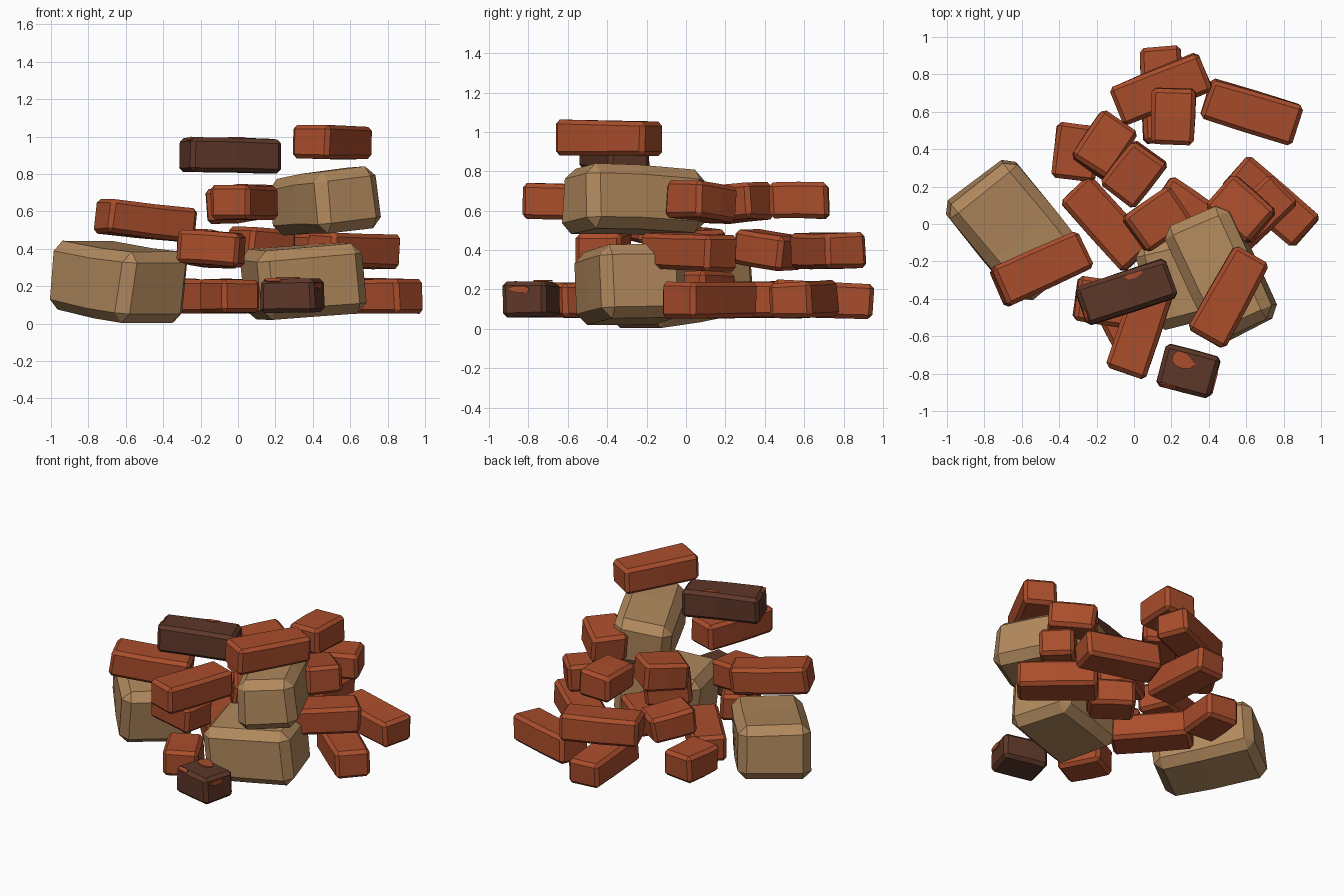
import bpy, bmesh, random
from math import radians, cos, sin, pi
from mathutils import Vector, Euler

random.seed(4)
cube = bpy.data.objects.get("Cube")
if cube:
    bpy.data.objects.remove(cube)


def material(name, rgb):
    mat = bpy.data.materials.new(name)
    mat.use_nodes = True
    mat.diffuse_color = (*rgb, 1)
    node = mat.node_tree.nodes["Principled BSDF"]
    node.inputs["Base Color"].default_value = (*rgb, 1)
    node.inputs["Roughness"].default_value = 0.9
    return mat


red_clay = material("red clay", (0.40, 0.075, 0.025))
burnt_clay = material("burnt clay", (0.11, 0.038, 0.022))
sandstone = material("sandstone", (0.44, 0.25, 0.11))


def finish(name, bm, mat, location, rotation):
    bmesh.ops.recalc_face_normals(bm, faces=bm.faces)
    mesh = bpy.data.meshes.new(name)
    bm.to_mesh(mesh)
    bm.free()
    mesh.materials.append(mat)
    obj = bpy.data.objects.new(name, mesh)
    bpy.context.collection.objects.link(obj)
    obj.location = location
    obj.rotation_euler = rotation
    return obj


def block(name, size, chamfer, wobble, mat, place):
    """Chamfered, slightly uneven block; place is x, y, z, yaw, pitch, roll."""
    x, y, z, yaw, pitch, roll = place
    bm = bmesh.new()
    bmesh.ops.create_cube(bm, size=1)
    bmesh.ops.scale(bm, vec=size, verts=bm.verts)
    # Uneven corners
    for v in bm.verts:
        v.co += Vector([random.uniform(-wobble, wobble) for _ in range(3)])
    bmesh.ops.bevel(bm, geom=bm.edges[:], offset=chamfer, segments=1,
                    affect='EDGES', profile=0.5)
    # Crosswise facet line in the middle, slightly bulged
    bmesh.ops.bisect_plane(bm, geom=bm.verts[:] + bm.edges[:] + bm.faces[:],
                           plane_co=(random.uniform(-wobble, wobble) * 3, 0, 0),
                           plane_no=(1, 0, 0))
    shift = random.uniform(-wobble, wobble) * 0.5
    for v in bm.verts:
        if abs(v.co.x) < size[0] * 0.2:
            v.co.z += shift
            v.co.y *= 1.02
    turn = Euler((radians(roll), radians(pitch), radians(yaw)))
    return finish(name, bm, mat, (x, y, z), turn)


def patch(name, parent, centre, size, tilt):
    """Thin irregular plate where the clay shows through."""
    bm = bmesh.new()
    rim = []
    for i in range(9):
        a = 2 * pi * i / 9
        r = random.uniform(0.75, 1.1)
        rim.append(bm.verts.new((size[0] * r * cos(a), size[1] * r * sin(a), 0)))
    face = bm.faces.new(rim)
    top = bmesh.ops.extrude_face_region(bm, geom=[face])["geom"]
    for v in top:
        if isinstance(v, bmesh.types.BMVert):
            v.co.z += 0.008
    base = parent.rotation_euler.to_matrix()
    turn = base @ Euler([radians(t) for t in tilt]).to_matrix()
    finish(name, bm, red_clay, parent.location + base @ Vector(centre), turn.to_euler())


FULL = (0.51, 0.22, 0.182)
HALF = (0.30, 0.232, 0.182)


def brick(name, size, mat, *place):
    return block(name, size, 0.022, 0.006, mat, place)


def stone(name, size, *place):
    block(name, size, 0.055, 0.014, sandstone, place)


# Large stones
stone("left_stone", (0.66, 0.45, 0.37), -0.635, -0.03, 0.227, -51, 7, 0)
stone("front_stone", (0.58, 0.46, 0.38), 0.35, -0.28, 0.225, 15, -4, 0)
stone("upper_stone", (0.67, 0.38, 0.32), 0.47, -0.26, 0.65, -65, -3, 6)

# Bricks on the ground
brick("ground_brick_back", FULL, red_clay, 0.15, 0.69, 0.15, 93, 2, 0)
brick("ground_brick_back_left", FULL, red_clay, 0.63, 0.60, 0.15, -17, 1, 3)
brick("ground_brick_left", FULL, red_clay, 0.73, 0.12, 0.145, -41, 0, 0)
brick("ground_brick_middle", FULL, red_clay, -0.15, 0.0, 0.15, -48, 0, 0)
brick("ground_half_front", HALF, red_clay, -0.045, -0.54, 0.145, 118, 0, 0)
brick("ground_half_right", HALF, red_clay, -0.31, 0.385, 0.15, 84, 0, 0)
brick("ground_half_centre", HALF, red_clay, 0.26, 0.08, 0.2, -35, 0, 0)

# Second course
brick("second_brick_back", FULL, red_clay, 0.145, 0.72, 0.40, 22, 0, 2)
brick("second_brick_left", FULL, red_clay, 0.62, 0.01, 0.39, 44, 2, 0)
brick("second_half_right", HALF, red_clay, -0.16, 0.42, 0.40, 55, 7, 0)
brick("second_half_centre", HALF, red_clay, 0.125, 0.025, 0.42, 36, 4, 0)
brick("second_half_front", (0.34, 0.24, 0.18), red_clay, -0.145, -0.42, 0.40, -8, 4, 0)

# Third course
brick("third_brick_right", FULL, red_clay, -0.495, -0.24, 0.55, 24, 6, 0)
brick("third_brick_front", FULL, red_clay, 0.035, -0.56, 0.645, 71, 0, 0)
brick("third_half_back", HALF, red_clay, 0.21, 0.575, 0.65, 89, 0, 0)
brick("third_half_centre", HALF, red_clay, 0.0, 0.265, 0.64, 53, -5, 0)
brick("third_half_left", HALF, red_clay, 0.575, 0.08, 0.645, -41, -6, 0)

# Top bricks
brick("top_brick", FULL, red_clay, 0.51, -0.39, 0.97, 61, 1, 0)
burnt_top = brick("burnt_top_brick", FULL, burnt_clay, -0.04, -0.365, 0.90, 18, 1, 0)
burnt_front = brick("burnt_front_half", HALF, burnt_clay, 0.29, -0.785, 0.15, -15, 0, 0)

# Clay showing through the burnt bricks
patch("front_clay_patch", burnt_front, (-0.045, 0.045, 0.09), (0.075, 0.05), (0, 0, 0))
patch("side_clay_patch", burnt_front, (0.149, -0.02, 0.05), (0.02, 0.06), (0, 90, 0))
patch("edge_clay_patch", burnt_front, (-0.08, -0.104, 0.079), (0.05, 0.014), (45, 0, 0))
patch("top_clay_patch", burnt_top, (0.06, 0.075, 0.09), (0.055, 0.016), (0, 0, 0))
patch("end_clay_patch", burnt_top, (-0.243, -0.05, 0.08), (0.013, 0.04), (0, -45, 0))
